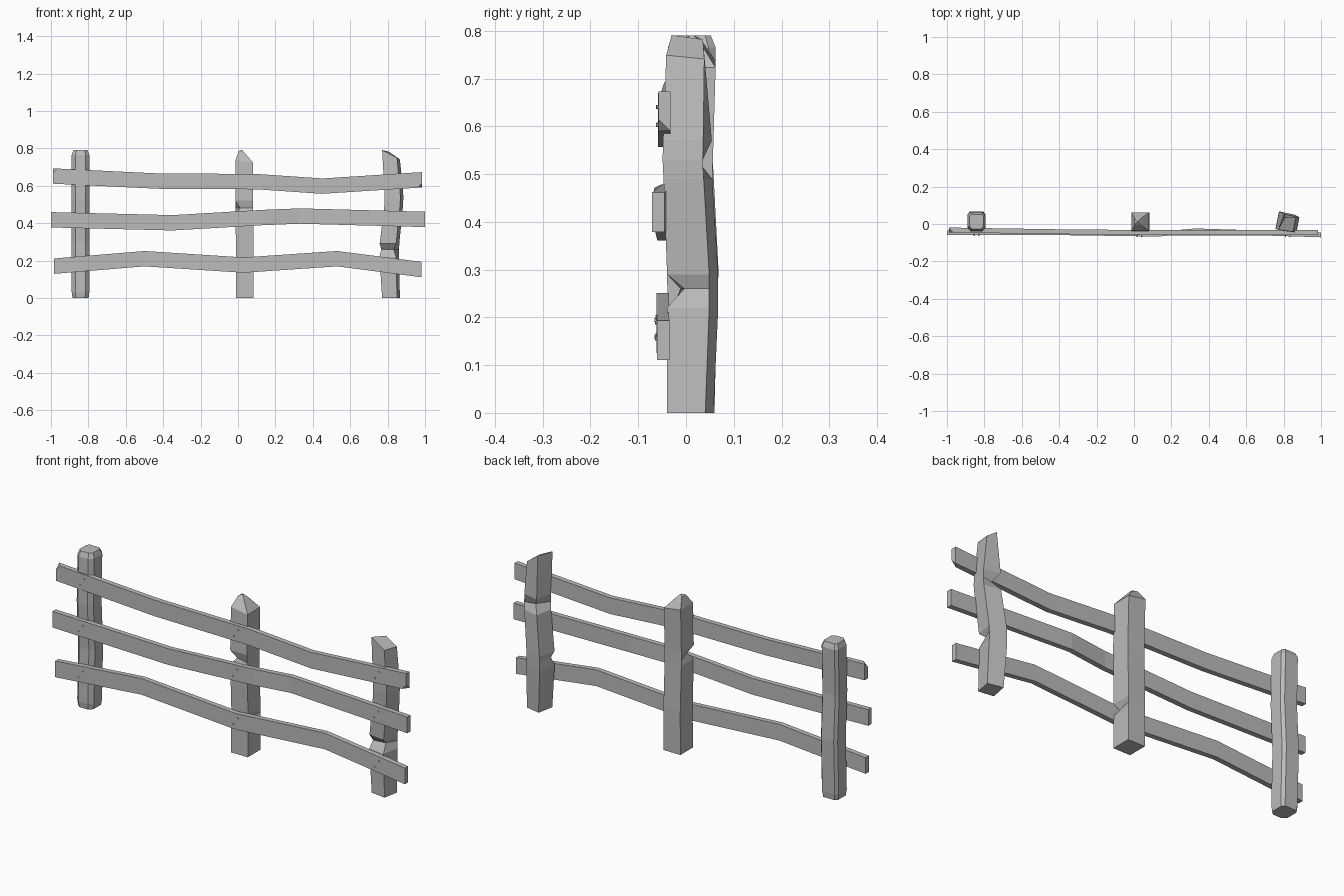
import bpy, bmesh
from mathutils import Vector, Matrix

if "Cube" in bpy.data.objects:
    bpy.data.objects.remove(bpy.data.objects["Cube"], do_unlink=True)

wood = bpy.data.materials.new("weathered grey wood")
wood.use_nodes = True
GREY = (0.5, 0.5, 0.5, 1)
wood.diffuse_color = GREY
wood.node_tree.nodes["Principled BSDF"].inputs["Base Color"].default_value = GREY


def finish(name, bm):
    bmesh.ops.recalc_face_normals(bm, faces=bm.faces)
    mesh = bpy.data.meshes.new(name)
    bm.to_mesh(mesh)
    bm.free()
    mesh.materials.append(wood)
    obj = bpy.data.objects.new(name, mesh)
    bpy.context.collection.objects.link(obj)


def loft(bm, rings):
    """Skin a list of equal-length point rings and cap both ends."""
    loops = [[bm.verts.new(p) for p in ring] for ring in rings]
    n = len(loops[0])
    for low, high in zip(loops, loops[1:]):
        for i in range(n):
            j = (i + 1) % n
            bm.faces.new((low[i], low[j], high[j], high[i]))
    bm.faces.new(loops[0][::-1])
    bm.faces.new(loops[-1])
    return loops


def post(name, section, rings, tweaks):
    """rings: z, centre x, centre y, scale, tilt in x; tweaks move single corners."""
    points = []
    for r, (z, cx, cy, s, tilt) in enumerate(rings):
        points.append([Vector((cx + x * s, cy + y * s, z + tilt * x))
                       + Vector(tweaks.get((r, i), (0, 0, 0)))
                       for i, (x, y) in enumerate(section)])
    bm = bmesh.new()
    loft(bm, points)
    finish(name, bm)


# Right-hand end post: chamfered, slightly bowed
chamfered = [(-.027, -.05), (.027, -.05), (.047, -.03), (.047, .035),
             (.035, .05), (-.035, .05), (-.047, .035), (-.047, -.03)]
post("right_post", chamfered,
     [(0, -.842, .01, .92, 0), (.03, -.842, .01, 1, 0), (.3, -.842, .018, 1, 0),
      (.53, -.842, .006, 1, 0), (.765, -.842, .012, 1, 0), (.79, -.842, .012, .8, 0)], {})

# Middle post: square, pointed, with two corner notches
square = [(-.047, -.05), (.047, -.05), (.047, .05), (-.047, .05)]
post("middle_post", square,
     [(0, .036, .01, 1, 0), (.16, .036, .012, 1, 0), (.19, .036, .012, 1, 0),
      (.22, .036, .012, 1, 0), (.45, .034, .006, 1, 0), (.48, .034, .006, 1, 0),
      (.52, .034, .006, 1, 0), (.73, .034, .012, 1, -.15), (.78, .02, .012, .35, -.1),
      (.79, .018, .012, .1, 0)],
     {(2, 1): (-.02, .015, 0), (5, 0): (.025, .02, 0)})

# Left-hand end post: twisted, slanted top, notched front and back
skewed = [(-.052, -.04), (.032, -.052), (.048, .032), (-.034, .05)]
post("left_post", skewed,
     [(0, .82, .01, .95, 0), (.22, .811, .015, 1.05, 0), (.26, .811, .015, 1.05, 0),
      (.29, .812, .015, 1.05, 0), (.49, .834, .005, 1, 0), (.53, .836, .003, 1, 0),
      (.57, .835, .004, 1, 0), (.765, .82, .008, .95, -.5)],
     {(2, 0): (.01, .015, 0), (2, 1): (-.012, .036, 0),
      (5, 3): (.025, -.03, 0), (7, 3): (.02, -.02, 0)})


# Rails: bent planks given as x, y centre, z centre
HALF_Y, HALF_Z = .013, .041
rails = {
    "top_rail": [(-.99, -.032, .652), (-.43, -.041, .625), (.1, -.046, .622),
                 (.45, -.046, .598), (.985, -.045, .632)],
    "middle_rail": [(-1, -.047, .418), (-.35, -.047, .402), (.13, -.054, .43),
                    (.33, -.037, .438), (1, -.058, .42)],
    "bottom_rail": [(-.985, -.047, .17), (-.5, -.046, .21), (.03, -.049, .176),
                    (.53, -.049, .21), (.98, -.048, .152)],
}


def rail_at(path, x):
    for a, b in zip(path, path[1:]):
        if a[0] <= x <= b[0]:
            return Vector(a).lerp(Vector(b), (x - a[0]) / (b[0] - a[0]))


nails = bmesh.new()
for name, path in rails.items():
    bm = bmesh.new()
    loops = loft(bm, [[(x, y + sy * HALF_Y, z + sz * HALF_Z)
                       for sy, sz in ((-1, -1), (1, -1), (1, 1), (-1, 1))]
                      for x, y, z in path])
    if name == "top_rail":  # chipped end corners
        bmesh.ops.bevel(bm, geom=[loops[0][3], loops[-1][0]], offset=.024,
                        segments=1, affect='VERTICES')
    finish(name, bm)
    # Pair of nail heads at each post
    for px in (-.842, .03, .822):
        for side in (-1, 1):
            p = rail_at(path, px + side * .012)
            p += Vector((0, -HALF_Y - .001, side * .018))
            bmesh.ops.create_cone(nails, cap_ends=True, segments=6, radius1=.004,
                                  radius2=.004, depth=.006,
                                  matrix=Matrix.Translation(p) @ Matrix.Rotation(1.5708, 4, 'X'))
finish("nail_heads", nails)
